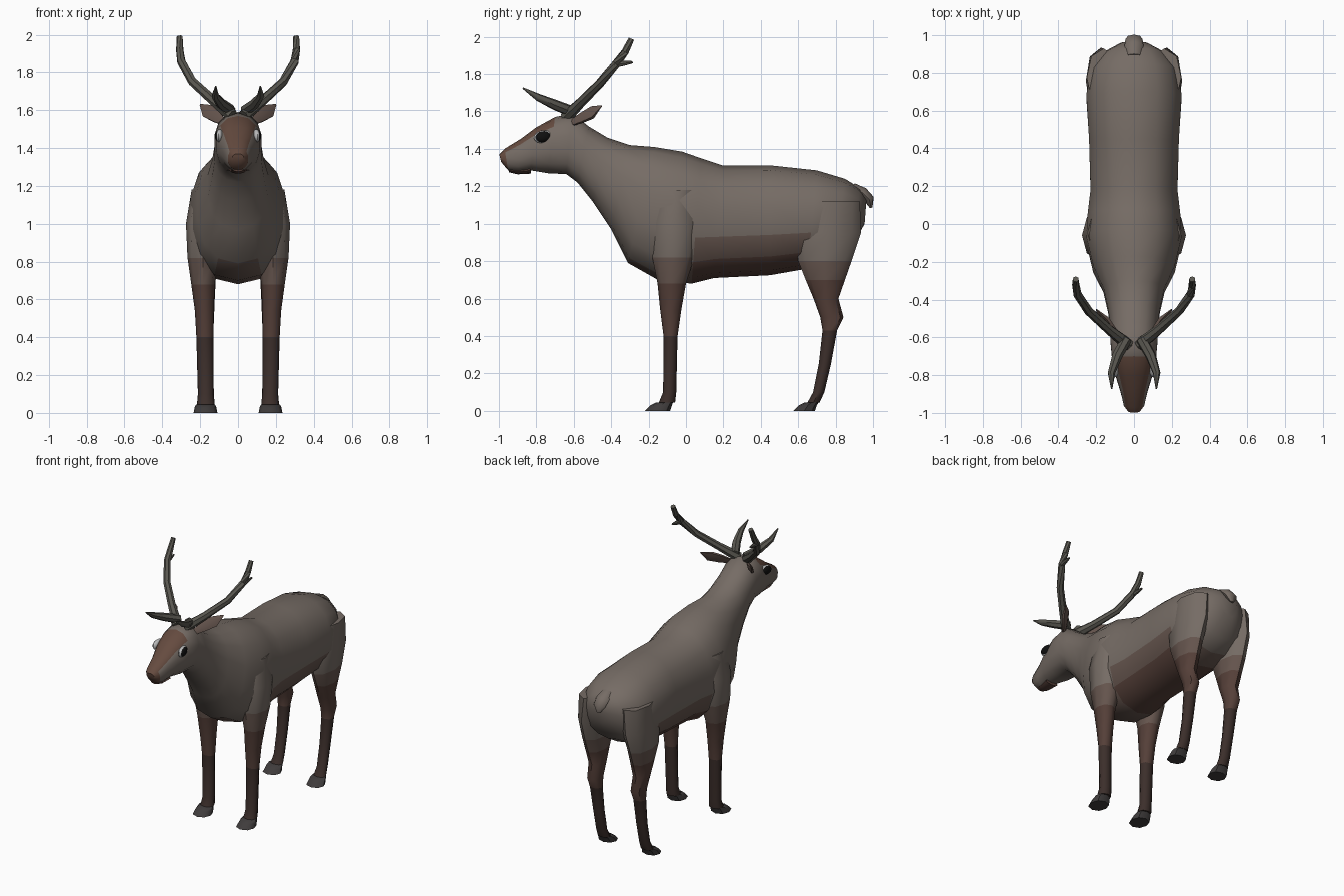
import bpy, bmesh, math
from mathutils import Vector, Matrix

if "Cube" in bpy.data.objects:
    bpy.data.objects.remove(bpy.data.objects["Cube"])


def mat(name, r, g, b):
    m = bpy.data.materials.new(name)
    m.diffuse_color = (r, g, b, 1)
    m.use_nodes = True
    m.node_tree.nodes["Principled BSDF"].inputs["Base Color"].default_value = m.diffuse_color
    return m


COAT = mat("coat", 0.18, 0.15, 0.13)
BLEND = mat("coat_blend", 0.13, 0.09, 0.075)
BROWN = mat("brown", 0.09, 0.05, 0.04)
DARK = mat("dark_leg", 0.045, 0.028, 0.024)
HOOF = mat("hoof", 0.05, 0.045, 0.045)
SNOUT = mat("snout", 0.13, 0.07, 0.05)
HORN = mat("horn", 0.10, 0.095, 0.08)
BLACK = mat("eye_black", 0.005, 0.005, 0.005)
PALE = mat("eye_rim", 0.5, 0.5, 0.5)


def finish(name, bm, mats, pick=None, angle=50):
    bmesh.ops.recalc_face_normals(bm, faces=bm.faces[:])
    me = bpy.data.meshes.new(name)
    for m in mats:
        me.materials.append(m)
    if pick:
        for f in bm.faces:
            f.material_index = mats.index(pick(f.calc_center_median()))
    bm.to_mesh(me)
    bm.free()
    ob = bpy.data.objects.new(name, me)
    bpy.context.collection.objects.link(ob)
    bpy.ops.object.select_all(action='DESELECT')
    ob.select_set(True)
    bpy.context.view_layer.objects.active = ob
    bpy.ops.object.shade_smooth_by_angle(angle=math.radians(angle))
    return ob


def loft(name, rings, mats, pick=None, angle=50):
    bm = bmesh.new()
    vr = [[bm.verts.new(p) for p in r] for r in rings]
    n = len(vr[0])
    for a, b in zip(vr, vr[1:]):
        for i in range(n):
            j = (i + 1) % n
            bm.faces.new((a[i], a[j], b[j], b[i]))
    bm.faces.new(vr[0])
    bm.faces.new(vr[-1])
    return finish(name, bm, mats, pick, angle)


def oval(c, u, v, n, p=1.0):
    def q(t):
        return math.copysign(abs(t) ** p, t)
    return [c + u * q(math.sin(2 * math.pi * i / n)) + v * q(math.cos(2 * math.pi * i / n)) for i in range(n)]


def tube(name, path, mats, n=7, flat=1.0, side=None):
    pts = [Vector(p[:3]) for p in path]
    rings = []
    for i, p in enumerate(pts):
        t = (pts[min(i + 1, len(pts) - 1)] - pts[max(i - 1, 0)]).normalized()
        u = t.cross(side or Vector((0.3, 0.5, 1))).normalized()
        v = t.cross(u).normalized()
        rings.append(oval(p, u * path[i][3], v * path[i][3] * flat, n))
    return loft(name, rings, mats)


# Body, neck and head: top y, z, bottom y, z, half width
SECTIONS = [
    (-0.998, 1.37, -0.988, 1.33, .03), (-0.97, 1.40, -0.95, 1.285, .055),
    (-0.88, 1.455, -0.90, 1.275, .072), (-0.80, 1.515, -0.83, 1.285, .095),
    (-0.70, 1.57, -0.74, 1.27, .118), (-0.61, 1.59, -0.64, 1.265, .127),
    (-0.52, 1.52, -0.58, 1.22, .127), (-0.42, 1.46, -0.50, 1.12, .14),
    (-0.30, 1.42, -0.40, 0.97, .165), (-0.17, 1.41, -0.31, 0.79, .22),
    (-0.02, 1.385, -0.15, 0.70, .258), (0.08, 1.35, 0.03, 0.68, .25),
    (0.2, 1.31, 0.15, 0.71, .235), (0.45, 1.312, 0.45, 0.725, .243),
    (0.7, 1.285, 0.65, 0.76, .258), (0.85, 1.24, 0.78, 0.80, .235),
    (0.93, 1.19, 0.88, 0.86, .165), (0.965, 1.13, 0.955, 1.0, .07)]


def body_color(c):
    if c.y < -0.93:
        return SNOUT
    if c.y < -0.66:
        return SNOUT if abs(c.x) < 0.07 and c.z > 1.4 else COAT
    if 0.05 < c.y < 0.62 and c.z < 0.96:
        return BROWN if c.z < 0.86 else BLEND
    return BLEND if c.z < 0.8 else COAT


rings = []
for ty, tz, by, bz, w in SECTIONS:
    top, bot = Vector((0, ty, tz)), Vector((0, by, bz))
    rings.append(oval((top + bot) / 2, Vector((w, 0, 0)), (top - bot) / 2, 14, 0.88))
loft("body", rings, [COAT, BLEND, BROWN, SNOUT], body_color)

# Legs: z, centre x, half width, front y, back y
FRONT = [(1.18, .17, .075, -.15, .06), (1.0, .18, .095, -.19, .07), (.82, .185, .082, -.18, .045),
         (.68, .185, .062, -.152, .0), (.54, .178, .05, -.138, -.025), (.40, .175, .045, -.12, -.045),
         (.10, .17, .042, -.122, -.052), (.045, .17, .047, -.145, -.058)]
HIND = [(1.12, .16, .09, .62, .93), (.95, .175, .08, .58, .935), (.8, .18, .07, .60, .885),
        (.70, .178, .06, .64, .85), (.60, .175, .052, .682, .815), (.50, .172, .045, .718, .842),
        (.43, .172, .042, .73, .808), (.25, .17, .038, .71, .775), (.10, .17, .038, .68, .74),
        (.045, .17, .045, .65, .715)]
FEET = {"front": [(.045, .172, .05, -.16, -.07), (.03, .172, .057, -.19, -.075), (0, .172, .063, -.22, -.085)],
        "hind": [(.045, .172, .05, .635, .71), (.03, .172, .057, .605, .70), (0, .172, .063, .575, .69)]}


def leg_color(c):
    return COAT if c.z > 0.85 else BLEND if c.z > 0.72 else BROWN if c.z > 0.38 else DARK


def leg_rings(prof, s):
    return [oval(Vector((s * x, (f + b) / 2, z)), Vector((w, 0, 0)), Vector((0, (b - f) / 2, 0)), 8, 0.9)
            for z, x, w, f, b in prof]


for s, tag in ((1, "right"), (-1, "left")):
    for kind, prof in (("front", FRONT), ("hind", HIND)):
        loft(f"{kind}_leg_{tag}", leg_rings(prof, s), [COAT, BLEND, BROWN, DARK], leg_color)
        loft(f"{kind}_hoof_{tag}", leg_rings(FEET[kind], s), [HOOF])

    # Antlers: main beam, rear tine and brow tine
    tube(f"antler_beam_{tag}", [(s * .03, -.64, 1.57, .034), (s * .13, -.56, 1.65, .026),
         (s * .24, -.46, 1.75, .024), (s * .30, -.37, 1.86, .023),
         (s * .308, -.325, 1.92, .02), (s * .308, -.292, 1.99, .016)], [HORN])
    tube(f"antler_tine_{tag}", [(s * .30, -.385, 1.85, .016), (s * .305, -.33, 1.86, .014),
         (s * .308, -.285, 1.865, .006)], [HORN])
    tube(f"antler_brow_{tag}", [(s * .04, -.61, 1.60, .03), (s * .09, -.70, 1.635, .028),
         (s * .12, -.79, 1.675, .02), (s * .118, -.872, 1.725, .004)], [HORN])

    # Ears: flattened leaf shapes
    tube(f"ear_{tag}", [(s * .08, -.61, 1.54, .022), (s * .115, -.56, 1.565, .035),
         (s * .16, -.50, 1.595, .042), (s * .20, -.45, 1.63, .004)],
         [BLEND], 6, 0.4, Vector((s * .5, -.8, .35)))

    # Eyes with a thin pale rim
    for name, m, k, x in (("eye", BLACK, 1.0, .102), ("eye_rim", PALE, 1.12, .097)):
        bm = bmesh.new()
        bmesh.ops.create_uvsphere(bm, u_segments=12, v_segments=8, radius=1)
        bm.transform(Matrix.Translation((s * x, -.765, 1.465)) @ Matrix.Rotation(s * .12, 4, 'Z')
                     @ Matrix.Rotation(.2, 4, 'X') @ Matrix.Diagonal((.02, .044 * k, .03 * k, 1)))
        finish(f"{name}_{tag}", bm, [m])

# Lower jaw lip
tube("lower_lip", [(0, -.945, 1.285, .028), (0, -.90, 1.278, .04), (0, -.83, 1.285, .05)],
     [BROWN], 8, 0.35, Vector((0, 0, 1)))

# Tail
tube("tail", [(0, .89, 1.195, .04), (0, .945, 1.165, .05), (0, .98, 1.13, .045), (0, .99, 1.085, .012)],
     [COAT], 8, 0.6, Vector((0, .5, 1)))
